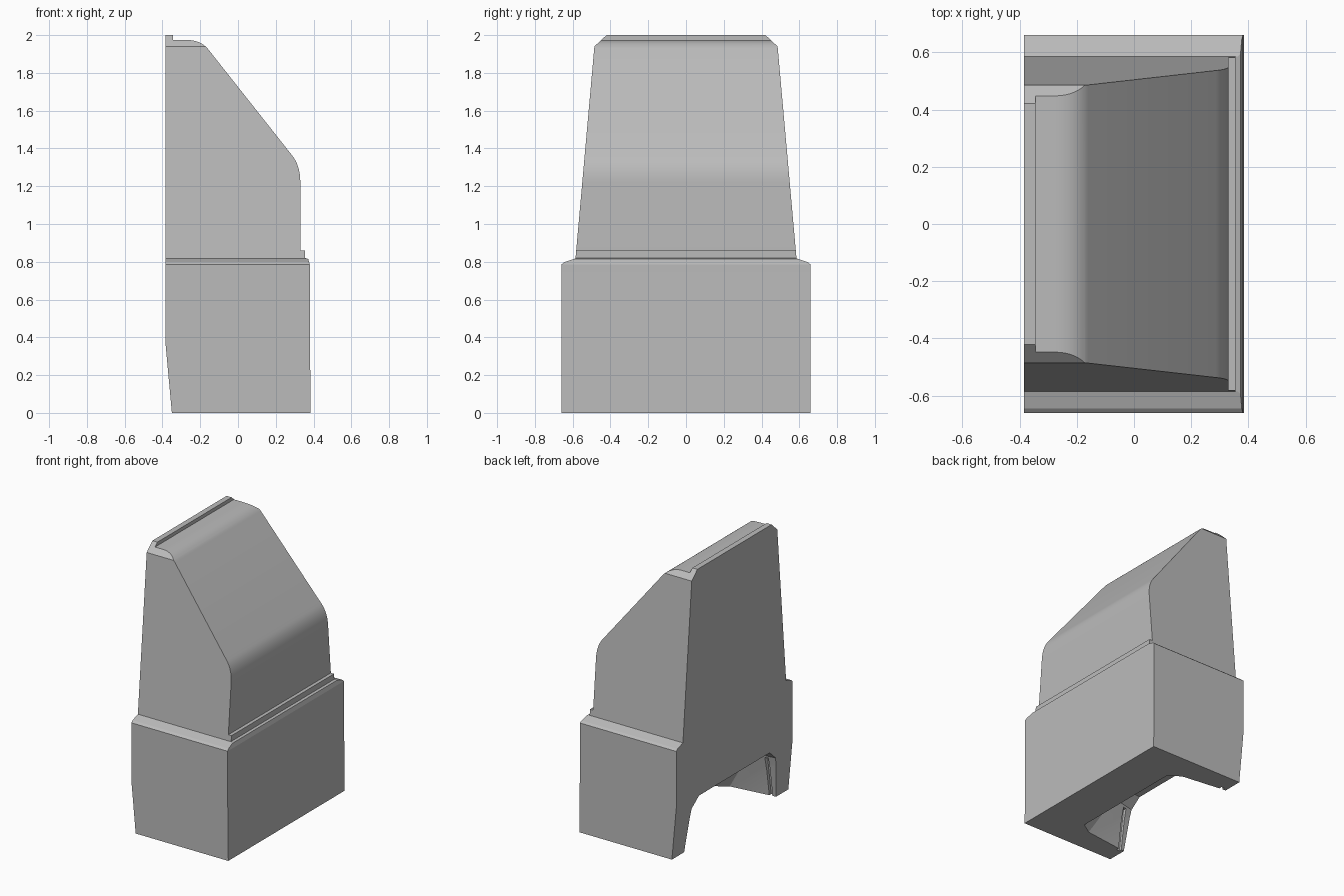
import bpy, bmesh, math
from mathutils import Vector

cube = bpy.data.objects.get("Cube")
if cube:
    bpy.data.objects.remove(cube, do_unlink=True)

grey = bpy.data.materials.new("plain_grey")
grey.use_nodes = True
grey.diffuse_color = (0.5, 0.5, 0.5, 1)
grey.node_tree.nodes["Principled BSDF"].inputs["Base Color"].default_value = (0.5, 0.5, 0.5, 1)


def add_mesh(name, bm):
    bmesh.ops.recalc_face_normals(bm, faces=bm.faces)
    mesh = bpy.data.meshes.new(name)
    bm.to_mesh(mesh)
    bm.free()
    mesh.materials.append(grey)
    ob = bpy.data.objects.new(name, mesh)
    bpy.context.collection.objects.link(ob)
    return ob


def prism(name, points, direction):
    """Extrude a closed outline along a direction, centred on the origin."""
    bm = bmesh.new()
    d = Vector(direction)
    face = bm.faces.new([bm.verts.new(Vector(p) - d / 2) for p in points])
    ext = bmesh.ops.extrude_face_region(bm, geom=[face])
    verts = [g for g in ext["geom"] if isinstance(g, bmesh.types.BMVert)]
    bmesh.ops.translate(bm, verts=verts, vec=d)
    return add_mesh(name, bm)


def hull(name, points):
    bm = bmesh.new()
    verts = [bm.verts.new(p) for p in points]
    bmesh.ops.convex_hull(bm, input=verts)
    return add_mesh(name, bm)


def rounded(a, corner, b, steps=8):
    """Curve from a to b pulled towards a corner."""
    a, c, b = Vector(a), Vector(corner), Vector(b)
    ts = [i / steps for i in range(steps + 1)]
    return [tuple(a * (1 - t) ** 2 + c * 2 * t * (1 - t) + b * t * t) for t in ts]


def mirrored(points):
    return points + [(x, -y, z) for x, y, z in points]


def boolean(target, cutter, operation):
    mod = target.modifiers.new(operation.lower(), "BOOLEAN")
    mod.operation, mod.object, mod.solver = operation, cutter, "EXACT"
    bpy.context.view_layer.objects.active = target
    bpy.ops.object.modifier_apply(modifier=mod.name)
    bpy.data.objects.remove(cutter, do_unlink=True)


# Body: stepped outline with a rounded sloping face
outline = [(-.35, 0), (.385, 0), (.38, .455), (.38, .785), (.372, .815),
           (.355, .82), (.355, .86), (.33, .86)]
outline += rounded((.33, 1.22), (.33, 1.31), (.285, 1.365))
outline += rounded((-.16, 1.928), (-.2, 1.975), (-.28, 1.975))
outline += [(-.345, 1.975), (-.345, 2), (-.385, 2), (-.385, .38)]
body = prism("body", [(x, 0, z) for x, z in outline], (0, 1.6, 0))

# Width limits: wide base, shoulder, tapering upper part, clipped top
half = [(.66, -.1), (.66, .785), (.645, .798), (.585, .818), (.485, 1.94), (.41, 2.01)]
width = [(0, y, z) for y, z in half] + [(0, -y, z) for y, z in reversed(half)]
boolean(body, prism("width_limit", width, (2, 0, 0)), "INTERSECT")

# Recess: arched opening in the flat side with a leaning inner wall
recess = [(-.45, .537, -.02), (-.45, .49, .30), (-.45, .41, .37),
          (0, .48, -.02), (.085, .425, -.02), (-.19, .37, .37), (-.2, .44, .31)]
boolean(body, hull("recess_cutter", mirrored(recess)), "DIFFERENCE")

# Narrow upright slots in both recess walls
for side in (-1, 1):
    slot = [(x, side * y, z) for x in (-.325, -.3)
            for y, z in ((.4, -.02), (.54, -.02), (.4, .29), (.495, .29))]
    boolean(body, hull("slot_cutter", slot), "DIFFERENCE")

# Smooth the rounded corners, keep the rest sharp
bpy.ops.object.select_all(action="DESELECT")
body.select_set(True)
bpy.context.view_layer.objects.active = body
bpy.ops.object.shade_smooth_by_angle(angle=math.radians(12))
